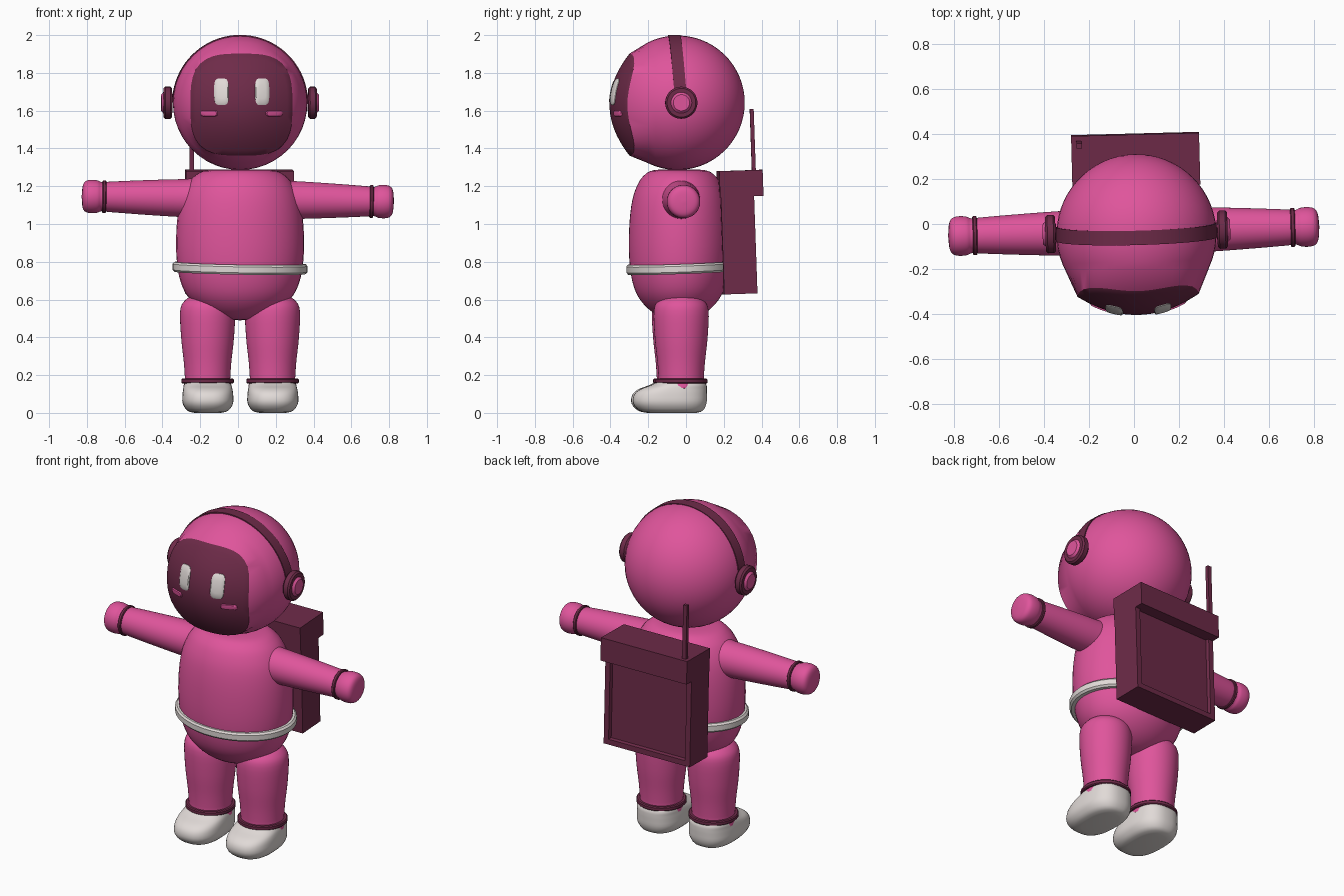
import bpy, bmesh
from math import sin, cos, pi, radians, sqrt
from mathutils import Vector, Matrix

if "Cube" in bpy.data.objects:
    bpy.data.objects.remove(bpy.data.objects["Cube"], do_unlink=True)


def material(name, rgb):
    m = bpy.data.materials.new(name)
    m.use_nodes = True
    m.diffuse_color = (*rgb, 1)
    m.node_tree.nodes["Principled BSDF"].inputs["Base Color"].default_value = (*rgb, 1)
    return m


PINK = material("suit pink", (0.74, 0.09, 0.33))
DARK = material("dark plum", (0.155, 0.024, 0.066))
WHITE = material("warm white", (0.75, 0.70, 0.68))

SEG = 48
# the whole figure is turned very slightly
TURN = Matrix.Translation((0.01, 0, 0)) @ Matrix.Rotation(radians(1.5), 4, 'Z')


def rot(deg, axis):
    return Matrix.Rotation(radians(deg), 4, axis)


def move(x, y, z):
    return Matrix.Translation((x, y, z))


def finish(name, bm, mats, local, smooth=True):
    bmesh.ops.remove_doubles(bm, verts=bm.verts, dist=1e-5)
    bmesh.ops.recalc_face_normals(bm, faces=bm.faces)
    me = bpy.data.meshes.new(name)
    bm.to_mesh(me)
    bm.free()
    for m in mats:
        me.materials.append(m)
    me.transform(TURN @ local)
    if smooth:
        me.shade_smooth()
        me.set_sharp_from_angle(angle=radians(38))
    ob = bpy.data.objects.new(name, me)
    bpy.context.collection.objects.link(ob)
    return ob


def oval(a, b, p=2):
    """Outline of a superellipse as 2D points, evenly spread by angle."""
    pts = []
    for i in range(SEG):
        c, s = cos(2 * pi * i / SEG), sin(2 * pi * i / SEG)
        r = 0 if a * b == 0 else (abs(c / a) ** p + abs(s / b) ** p) ** (-1 / p)
        pts.append((r * c, r * s))
    return pts


def refine(rings, steps=4):
    """Catmull-Rom interpolation between rings."""
    out = []
    for i in range(len(rings) - 1):
        quad = [rings[max(i - 1, 0)], rings[i], rings[i + 1], rings[min(i + 2, len(rings) - 1)]]
        for k in range(steps):
            t = k / steps
            out.append([b + 0.5 * t * (c - a + t * (2 * a - 5 * b + 4 * c - d + t * (3 * (b - c) + d - a)))
                        for a, b, c, d in zip(*quad)])
    return out + [rings[-1]]


def loft(name, rings, mats, local=Matrix(), band_mat=lambda i: 0, cap=True):
    bm = bmesh.new()
    rows = [[bm.verts.new(p) for p in r] for r in rings]
    n = len(rows[0])
    for i in range(len(rows) - 1):
        for j in range(n):
            k = (j + 1) % n
            f = bm.faces.new((rows[i][j], rows[i][k], rows[i + 1][k], rows[i + 1][j]))
            f.material_index = band_mat(i)
    if cap:
        bm.faces.new(rows[0][::-1])
        bm.faces.new(rows[-1])
    return finish(name, bm, mats, local)


def lathe(name, profile, mat, local, depth=1, curved=True):
    """Profile of (radius, height), closed at both ends, squashed in y by depth."""
    rings = [[Vector((x, y, h)) for x, y in oval(r, r * depth)] for r, h in profile]
    return loft(name, refine(rings) if curved else rings, [mat], local, cap=False)


def hoop(name, r, h, mat, local, depth=1):
    e = h * 0.2
    prof = [(0, -h / 2), (r - e, -h / 2), (r, -h / 2 + e), (r, h / 2 - e), (r - e, h / 2), (0, h / 2)]
    return lathe(name, prof, mat, local, depth, curved=False)


def box(name, size, local, mat, panel=False):
    bm = bmesh.new()
    bmesh.ops.create_cube(bm, size=1, matrix=Matrix.Diagonal((*size, 1)))
    if panel:  # recessed panel on the rear face
        back = [max(bm.faces, key=lambda f: f.calc_center_median().y)]
        bmesh.ops.inset_region(bm, faces=back, thickness=0.045)
        bmesh.ops.inset_region(bm, faces=back, thickness=0.008, depth=-0.018)
    return finish(name, bm, [mat], local, smooth=False)


# Head: sphere whose front is cut by a gently domed visor
HEAD_Y, HEAD_Z, HEAD_R = -0.045, 1.642, 0.356


def dome(x, z):
    return -0.405 + 1.2 * x * x + 1.45 * z * z


rings = []
BACK = 20
for i in range(BACK + 1):
    a = radians(116) * i / BACK
    r = HEAD_R * sin(a)
    rings.append([Vector((x, HEAD_Y + HEAD_R * cos(a), HEAD_Z + z)) for x, z in oval(r, r)])
for i in range(11):
    t = 1 - i / 10
    rings.append([Vector((x, dome(x, z), HEAD_Z - 0.01 + z)) for x, z in oval(0.27 * t, 0.27 * t, 3.2)])
loft("head", rings, [PINK, DARK], band_mat=lambda i: int(i > BACK), cap=False)


def face_plate(name, cx, cz, a, b, mat):
    """Thin rounded plate that follows the visor."""
    rows = []
    for t, lift in ((0, 0.009), (0.5, 0.009), (0.85, 0.008), (1, 0.003), (1, -0.004)):
        rows.append([Vector((cx + x, dome(cx + x, cz + z) - lift, HEAD_Z - 0.01 + cz + z))
                     for x, z in oval(a * t, b * t, 4)])
    loft(name, rows, [mat], cap=False)


# Headband over the top
band = []
for i in range(41):
    a = pi * i / 40
    yc = -0.035 - 0.027 * sin(a)
    band.append([Vector((r * cos(a), yc + w, HEAD_Z + r * sin(a)))
                 for r, w in ((0.34, -0.032), (0.359, -0.032), (0.359, 0.032), (0.34, 0.032))])
loft("headband", band, [DARK])

# Torso and belt
torso = [(0, 0.49), (0.1, 0.5), (0.2, 0.545), (0.28, 0.62), (0.322, 0.72), (0.338, 0.85), (0.335, 1.0),
         (0.317, 1.12), (0.285, 1.2), (0.24, 1.255), (0.17, 1.285), (0, 1.29)]
lathe("torso", torso, PINK, move(0, -0.035, 0), depth=0.79)
hoop("belt", 0.358, 0.052, WHITE, move(0, -0.035, 0.767) @ rot(2, 'X') @ rot(1, 'Y'), depth=0.785)

ARM = [(0, 0.15), (0.098, 0.2), (0.1, 0.3), (0.091, 0.5), (0.081, 0.67), (0.077, 0.72), (0.086, 0.745),
       (0.088, 0.78), (0.08, 0.808), (0.055, 0.822), (0, 0.827)]
LEG = [(0, 0.63), (0.07, 0.622), (0.12, 0.595), (0.145, 0.54), (0.14, 0.4), (0.126, 0.27), (0.12, 0.18),
       (0.12, 0.12), (0, 0.11)]
# shoe slices: height, half width, toe y, heel y
SHOE = [(0, 0.07, -0.2, 0.05), (0.012, 0.108, -0.25, 0.085), (0.05, 0.133, -0.284, 0.104),
        (0.095, 0.134, -0.28, 0.107), (0.125, 0.13, -0.248, 0.107), (0.147, 0.125, -0.19, 0.104),
        (0.17, 0.115, -0.145, 0.09)]

for s, side in ((1, "left"), (-1, "right")):
    # Face details
    face_plate(side + "_eye", s * 0.108, 0.068, 0.038, 0.071, WHITE)
    face_plate(side + "_cheek", s * 0.172, -0.047, 0.044, 0.016, PINK)

    # Ear pieces
    ear = move(0, -0.035, HEAD_Z) @ rot(s * 90, 'Y')
    hoop(side + "_earcup", 0.085, 0.045, DARK, ear @ move(0, 0, 0.383))
    hoop(side + "_earcap", 0.055, 0.06, PINK, ear @ move(0, 0, 0.388))

    # Arm, mitten and cuff
    arm = move(-0.012, -0.033, 1.132) @ rot(1, 'Y') @ rot(s * 90, 'Y')
    lathe(side + "_arm", ARM, PINK, arm)
    hoop(side + "_wrist_band", 0.087, 0.02, DARK, arm @ move(0, 0, 0.708))

    # Leg, ankle band and shoe
    leg = move(s * 0.172, -0.03, 0)
    lathe(side + "_leg", LEG, PINK, leg)
    hoop(side + "_ankle_band", 0.139, 0.026, DARK, leg @ move(0, 0, 0.168))
    slices = [[Vector((x, y + (toe + heel) / 2, z)) for x, y in oval(w, (heel - toe) / 2, 2.6)]
              for z, w, toe, heel in SHOE]
    loft(side + "_shoe", refine(slices, 3), [WHITE], move(s * 0.172, 0, 0))

# Backpack, leaning slightly
lean = move(0.005, 0, 0.95) @ rot(2, 'X') @ move(0, 0, -0.95)
lean = move(0, 0.28, 0) @ lean @ move(0, -0.28, 0)
box("backpack_body", (0.57, 0.176, 0.57), lean @ move(0, 0.272, 0.915), DARK, panel=True)
box("backpack_lid", (0.57, 0.23, 0.138), lean @ move(0, 0.295, 1.214), DARK)
box("antenna", (0.025, 0.021, 0.34), lean @ move(-0.25, 0.377, 1.435), DARK)
